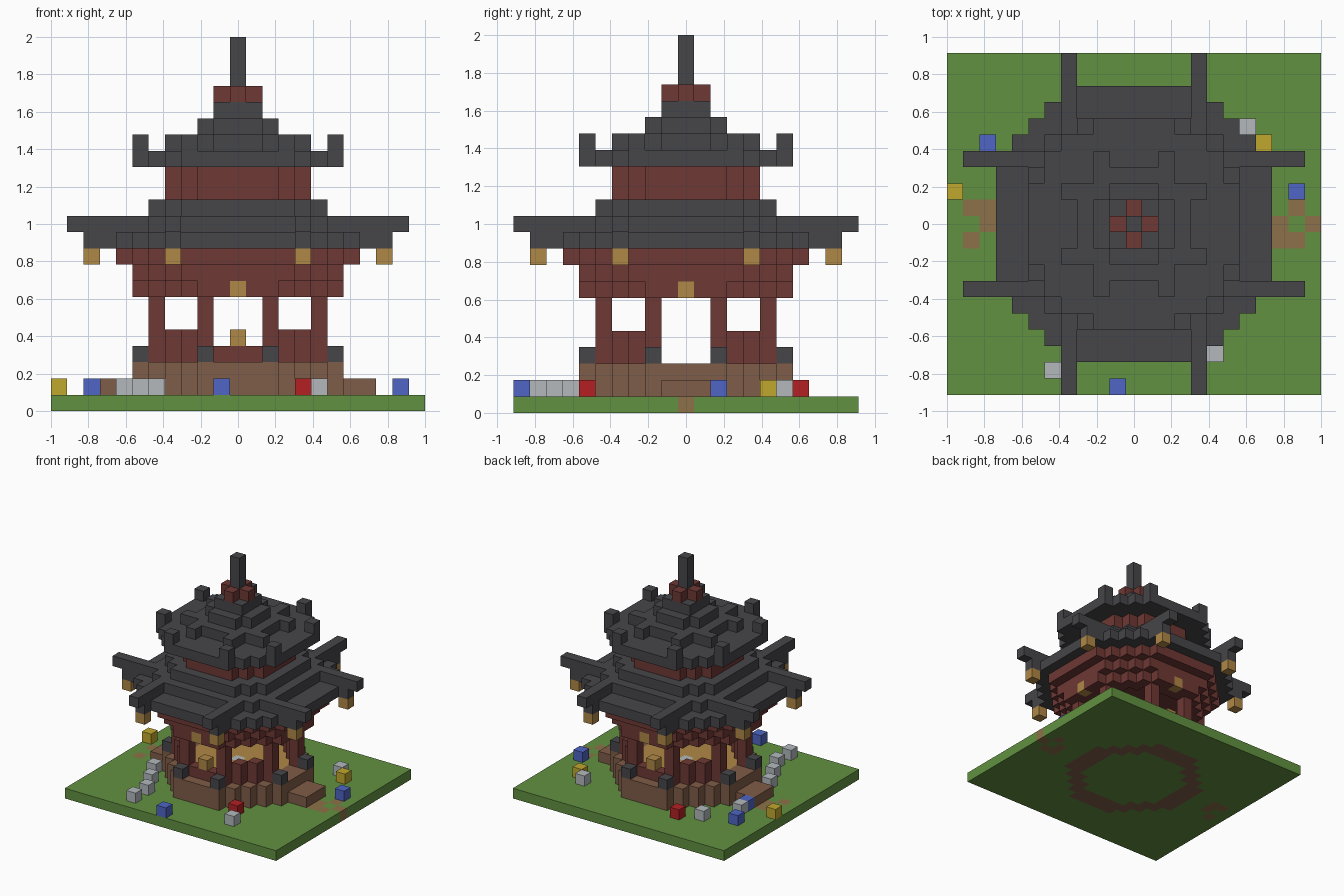
import bpy
import bmesh

cube = bpy.data.objects.get("Cube")
if cube:
    bpy.data.objects.remove(cube, do_unlink=True)

U = 2 / 23  # edge length of one block


def material(name, *rgb):
    lin = [((c / 255 + 0.055) / 1.055) ** 2.4 for c in rgb] + [1]
    m = bpy.data.materials.new(name)
    m.use_nodes = True
    m.diffuse_color = lin
    m.node_tree.nodes["Principled BSDF"].inputs["Base Color"].default_value = lin
    return m


GRASS = material("grass green", 98, 145, 65)
SLATE = material("roof slate", 70, 69, 73)
TIMBER = material("red timber", 110, 56, 52)
STONE = material("brown stone", 127, 93, 72)
GOLD = material("lantern gold", 176, 136, 70)
DIRT = material("path dirt", 140, 113, 72)
BLUE = material("flower blue", 78, 101, 197)
PALE = material("flower pale grey", 179, 185, 188)
YELLOW = material("flower yellow", 192, 168, 46)
SCARLET = material("flower scarlet", 180, 32, 35)


def octagon(r, s, z, inner=None):
    """Cells of one octagonal layer; inner=(r, s) cuts a hole."""
    def inside(x, y, r, s):
        return max(abs(x), abs(y)) <= r and abs(x) + abs(y) <= s
    span = range(-r, r + 1)
    return {(x, y, z) for x in span for y in span if inside(x, y, r, s)
            and not (inner and inside(x, y, *inner))}


def eightfold(a, b, *levels):
    """A cell repeated at the eight mirrored places, on each level."""
    return {(sx * p, sy * q, z) for z in levels for p, q in ((a, b), (b, a))
            for sx in (-1, 1) for sy in (-1, 1)}


def slab(x0, x1, y0, y1, z):
    return {(x, y, z) for x in range(x0, x1 + 1) for y in range(y0, y1 + 1)}


def build(name, cells, mat):
    """Join block cells into one mesh, keeping only outer faces."""
    bm = bmesh.new()
    for c in sorted(cells):
        for axis in range(3):
            for side in (-1, 1):
                near = list(c)
                near[axis] += side
                if tuple(near) in cells:
                    continue
                ring = []
                for u, v in ((-1, -1), (1, -1), (1, 1), (-1, 1)):
                    p = [0, 0, 0]
                    p[axis], p[axis - 2], p[axis - 1] = side, u, v
                    ring.append(bm.verts.new([(c[i] + p[i] / 2 + (i == 2) / 2) * U
                                              for i in range(3)]))
                bm.faces.new(ring if side > 0 else ring[::-1])
    bmesh.ops.remove_doubles(bm, verts=bm.verts, dist=U / 100)
    mesh = bpy.data.meshes.new(name)
    bm.to_mesh(mesh)
    bm.free()
    mesh.materials.append(mat)
    obj = bpy.data.objects.new(name, mesh)
    bpy.context.collection.objects.link(obj)


# Ground with worn paths and the sunken footing
paths = {(x, y, 0) for x, y in ((-10, 1), (-9, 1), (-9, 0), (-10, -1),
                                (9, 0), (9, -1), (10, 1), (10, -1), (11, 0))}
footing = octagon(6, 8, 0, (4, 6))
build("ground", slab(-11, 11, -10, 10, 0) - paths - footing, GRASS)
build("paths", paths, DIRT)

# Platform, side steps and floor
floor = octagon(4, 6, 2)
centre = {(0, 0, 2)}
build("platform", footing | octagon(6, 8, 1) | octagon(6, 8, 2) - floor, STONE)
build("left_step", slab(7, 8, -1, 1, 1), STONE)
build("right_step", slab(-8, -7, -1, 1, 1), STONE)
build("floor", floor - centre, GOLD)
build("floor_centre", centre, PALE)
build("column_bases", eightfold(2, 6, 3), SLATE)

# Low walls, open at the sides and with a sill at front and back
walls = set()
for z in (3, 4):
    walls |= {c for c in octagon(5, 7, z, (4, 6))
              if not (abs(c[1]) <= 1 or (z == 4 and abs(c[0]) <= 1))}
build("low_walls", walls, TIMBER)
build("columns", eightfold(2, 5, 5, 6), TIMBER)

# Stepped timber brackets under the lower roof
door_lanterns = eightfold(0, 6, 7)
build("brackets", (octagon(6, 8, 7, (4, 6)) - door_lanterns)
      | octagon(6, 9, 8) | octagon(7, 10, 9), TIMBER)

# Lanterns
build("door_lanterns", door_lanterns, GOLD)
build("sill_lanterns", {(0, -5, 4), (0, 5, 4)}, GOLD)
build("eave_lanterns", eightfold(4, 9, 9), GOLD)

# Lower roof with eight ridges that run out past the eaves
lower = octagon(8, 12, 10) | octagon(6, 10, 11) | octagon(5, 8, 12)
lower |= eightfold(4, 9, 10)
for reach in range(7, 11):
    lower |= eightfold(4, reach, 11)
build("lower_roof", lower, SLATE)

# Upper storey and upper roof with upturned corners
build("upper_storey", octagon(4, 6, 13) | octagon(4, 6, 14), TIMBER)
upper = octagon(6, 9, 15) | octagon(3, 5, 16) | octagon(2, 3, 17) | octagon(1, 2, 18)
upper |= eightfold(3, 6, 16) | eightfold(2, 4, 16)
build("upper_roof", upper, SLATE)

# Finial
build("finial_collar", octagon(1, 1, 19, (0, 0)), TIMBER)
build("finial_spire", {(0, 0, z) for z in range(19, 23)}, SLATE)

# Flowers scattered on the grass
flowers = {
    "blue": (BLUE, ((-9, 5), (10, 2), (-1, -10), (-8, 2))),
    "pale": (PALE, ((7, 6), (5, -8), (-5, -9), (-5, -7), (-6, -5), (-7, -3),
                    (-6, 6), (-8, 3))),
    "yellow": (YELLOW, ((-11, 2), (8, 5))),
    "scarlet": (SCARLET, ((4, -6), (-4, 7))),
}
for name, (mat, spots) in flowers.items():
    build(name + "_flowers", {(x, y, 1) for x, y in spots}, mat)
